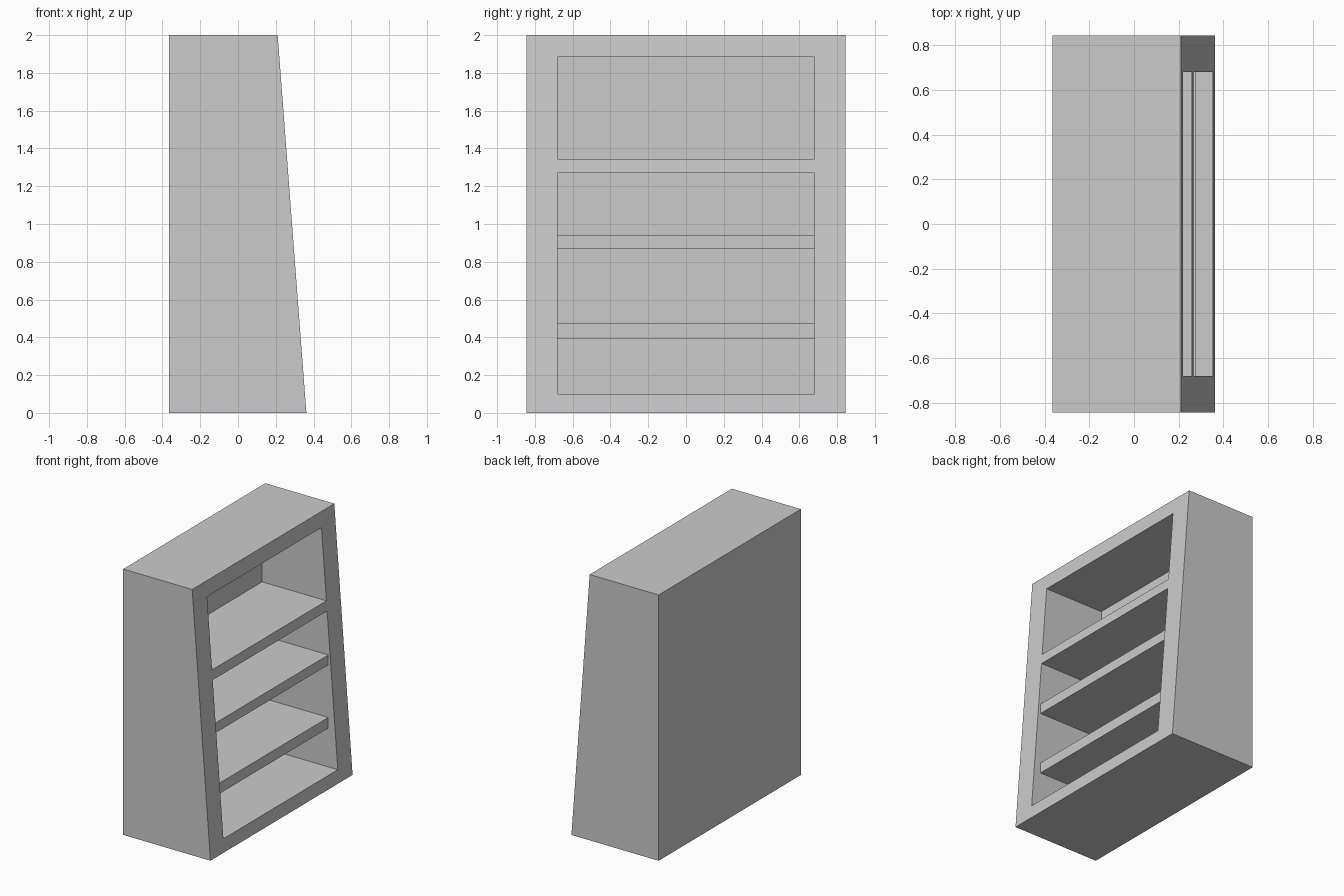
import bpy
import bmesh

cube = bpy.data.objects.get("Cube")
if cube:
    bpy.data.objects.remove(cube, do_unlink=True)

# Overall sizes
BACK, TOP_FRONT, BOTTOM_FRONT = -0.364, 0.21, 0.362
HALF_WIDTH, HEIGHT = 0.845, 2.0
INNER_BACK, INNER_HALF = -0.275, 0.68
SHELF_FRONT = 0.275

grey = bpy.data.materials.new("plain grey")
grey.use_nodes = True
colour = (0.6, 0.6, 0.6, 1)
grey.diffuse_color = colour
grey.node_tree.nodes["Principled BSDF"].inputs["Base Color"].default_value = colour


def prism(name, profile, half_width):
    """Extrude an x-z profile along y, centred on y = 0."""
    bm = bmesh.new()
    face = bm.faces.new([bm.verts.new((x, -half_width, z)) for x, z in profile])
    moved = bmesh.ops.extrude_face_region(bm, geom=[face])["geom"]
    verts = [v for v in moved if isinstance(v, bmesh.types.BMVert)]
    bmesh.ops.translate(bm, verts=verts, vec=(0, 2 * half_width, 0))
    bmesh.ops.recalc_face_normals(bm, faces=bm.faces)
    mesh = bpy.data.meshes.new(name)
    bm.to_mesh(mesh)
    bm.free()
    mesh.materials.append(grey)
    obj = bpy.data.objects.new(name, mesh)
    bpy.context.collection.objects.link(obj)
    return obj


def box(name, x0, x1, z0, z1, half_width):
    return prism(name, [(x0, z0), (x1, z0), (x1, z1), (x0, z1)], half_width)


# Wedge-shaped cabinet with a sloping open face
cabinet = prism("cabinet", [(BACK, 0), (BOTTOM_FRONT, 0),
                            (TOP_FRONT, HEIGHT), (BACK, HEIGHT)], HALF_WIDTH)

# Upper and lower compartments, leaving a flush fixed shelf between them
for name, z0, z1 in (("lower", 0.1, 1.27), ("upper", 1.345, 1.885)):
    cutter = box(name + "_cutter", INNER_BACK, 0.6, z0, z1, INNER_HALF)
    cutter.hide_render = True
    cut = cabinet.modifiers.new(name + " opening", "BOOLEAN")
    cut.operation = "DIFFERENCE"
    cut.solver = "EXACT"
    cut.object = cutter
    bpy.context.view_layer.objects.active = cabinet
    bpy.ops.object.modifier_apply(modifier=cut.name)
    bpy.data.objects.remove(cutter, do_unlink=True)

# Set-back shelves in the lower compartment
for name, z0, z1 in (("lower_shelf", 0.392, 0.472), ("middle_shelf", 0.867, 0.942)):
    box(name, INNER_BACK, SHELF_FRONT, z0, z1, INNER_HALF)
